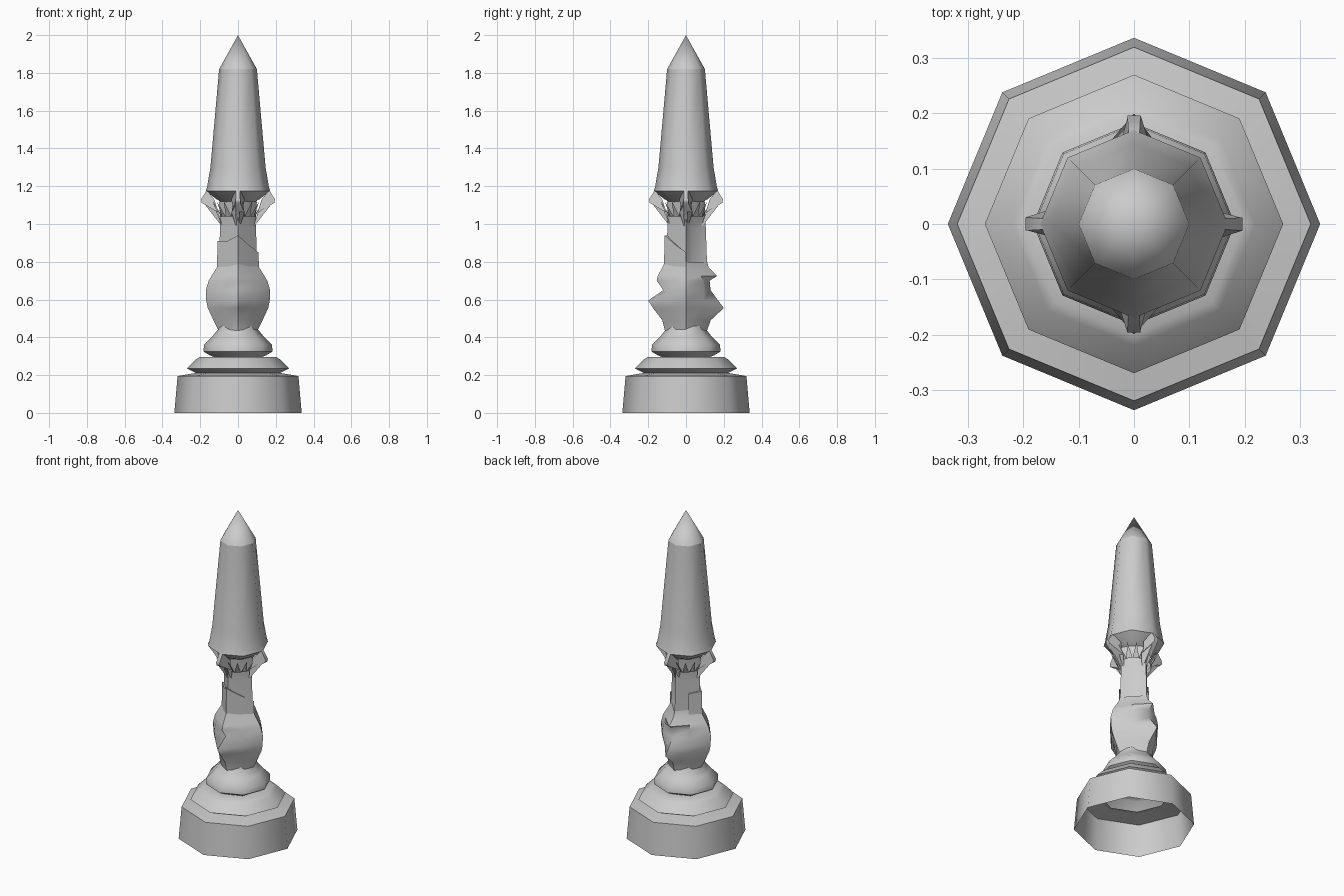
import bpy, bmesh, math

old = bpy.data.objects.get("Cube")
if old:
    bpy.data.objects.remove(old, do_unlink=True)

stone = bpy.data.materials.new("grey_stone")
stone.use_nodes = True
stone.diffuse_color = (0.6, 0.6, 0.6, 1)
stone.node_tree.nodes["Principled BSDF"].inputs["Base Color"].default_value = (0.6, 0.6, 0.6, 1)


def finish(name, bm, angle=50):
    bmesh.ops.recalc_face_normals(bm, faces=bm.faces)
    mesh = bpy.data.meshes.new(name)
    bm.to_mesh(mesh)
    bm.free()
    obj = bpy.data.objects.new(name, mesh)
    bpy.context.collection.objects.link(obj)
    mesh.materials.append(stone)
    bpy.ops.object.select_all(action='DESELECT')
    obj.select_set(True)
    bpy.context.view_layer.objects.active = obj
    bpy.ops.object.shade_smooth_by_angle(angle=math.radians(angle))
    return obj


def loft(name, rings, angle=50):
    """Rings are (z, radii); eight radii run counter-clockwise from +x."""
    bm = bmesh.new()
    loops = []
    for z, radii in rings:
        if not isinstance(radii, (list, tuple)):
            radii = [radii] * 8
        if max(radii) == 0:
            loops.append([bm.verts.new((0, 0, z))] * 8)
            continue
        loops.append([bm.verts.new((r * math.cos(i * math.pi / 4),
                                    r * math.sin(i * math.pi / 4), z))
                      for i, r in enumerate(radii)])
    for a, b in zip(loops, loops[1:]):
        for i in range(8):
            j = (i + 1) % 8
            face = list(dict.fromkeys((a[i], a[j], b[j], b[i])))
            bm.faces.new(face)
    return finish(name, bm, angle)


def cross(side, front, back, diag, notch=None):
    """Eight radii of a ring that is ridged along the axes."""
    return [side, diag if notch is None else notch, back, diag,
            side, diag, front, diag]


# Hollow stepped foot, open underneath
loft("base_drum", [(0, 0.337), (0.195, 0.32), (0.212, 0.22)])
loft("base_step", [(0.212, 0.2), (0.212, 0.225), (0.235, 0.27),
                   (0.285, 0.22), (0.297, 0.2), (0.297, 0.13)])
loft("collar", [(0.297, 0.13), (0.305, 0.15), (0.325, 0.183), (0.36, 0.18),
                (0.4, 0.14), (0.44, 0.107), (0.47, 0.1)])

# Carved knot with ridges to the front, back and sides
loft("carved_knot", [
    (0.43, cross(0.1, 0.11, 0.11, 0.1)),
    (0.49, cross(0.13, 0.125, 0.13, 0.105)),
    (0.555, cross(0.16, 0.175, 0.2, 0.12)),
    (0.595, cross(0.168, 0.2, 0.17, 0.13)),
    (0.65, cross(0.17, 0.12, 0.13, 0.135)),
    (0.70, cross(0.155, 0.155, 0.125, 0.125)),
    (0.725, cross(0.14, 0.15, 0.165, 0.115)),
    (0.77, cross(0.112, 0.125, 0.12, 0.085)),
    (0.80, cross(0.102, 0.11, 0.112, 0.075)),
])

# Diamond-section stem with a recessed panel at the back left
loft("stem", [
    (0.72, cross(0.102, 0.11, 0.112, 0.075, 0.075)),
    (0.77, cross(0.102, 0.108, 0.112, 0.075, 0.05)),
    (0.98, cross(0.095, 0.098, 0.105, 0.068, 0.05)),
    (1.04, cross(0.095, 0.098, 0.1, 0.075, 0.075)),
    (1.12, cross(0.1, 0.1, 0.1, 0.09)),
])

# Thin broken sleeve around the front of the stem
bm = bmesh.new()
heights = (0.9, 0.91, 0.91, 0.94, 0.89, 0.85)
radii = (0.108, 0.108, 0.08, 0.113, 0.08, 0.108)
rows = []
for i, (h, r) in enumerate(zip(heights, radii)):
    a = math.radians(135 + 45 * i)
    r = 0.08 if i == 0 else r
    rows.append([bm.verts.new((k * math.cos(a), k * math.sin(a), z))
                 for k, z in ((r + 0.004, 0.75), (r, h), (r - 0.02, h))])
for a, b in zip(rows, rows[1:]):
    for k in range(2):
        bm.faces.new((a[k], b[k], b[k + 1], a[k + 1]))
finish("stem_sleeve", bm)

# Four hooked prongs and the teeth between them
prong_profile = [(0.08, 0.98), (0.105, 1.06), (0.192, 1.112), (0.196, 1.13),
                 (0.165, 1.18), (0.125, 1.13)]
prong_width = [0.008, 0.035, 0.012, 0.012, 0.01, 0.035]
names = ("left", "back", "right", "front")
for n, side in enumerate(names):
    c, s = round(math.cos(n * math.pi / 2)), round(math.sin(n * math.pi / 2))
    bm = bmesh.new()
    flanks = [[bm.verts.new((r * c - k * w * s, r * s + k * w * c, z))
               for (r, z), w in zip(prong_profile, prong_width)] for k in (-1, 1)]
    for f in flanks:
        bm.faces.new(f)
    for i in range(6):
        j = (i + 1) % 6
        bm.faces.new((flanks[0][i], flanks[0][j], flanks[1][j], flanks[1][i]))
    finish(side + "_prong", bm)

bm = bmesh.new()
for i in range(16):
    def point(step, r, z):
        a = step * math.pi / 8
        return bm.verts.new((r * math.cos(a), r * math.sin(a), z))
    bm.faces.new((point(i, 0.092, 1.04), point(i + 1, 0.092, 1.04),
                  point(i + 0.5, 0.135, 1.12)))
finish("crown_teeth", bm)

# Tall faceted crystal
loft("crystal_shaft", [(1.08, 0), (1.1, 0.06), (1.135, 0.12), (1.175, 0.17),
                       (1.2, 0.163), (1.3, 0.146), (1.82, 0.1)])
loft("crystal_tip", [(1.82, 0.1), (2.0, 0)], 60)
